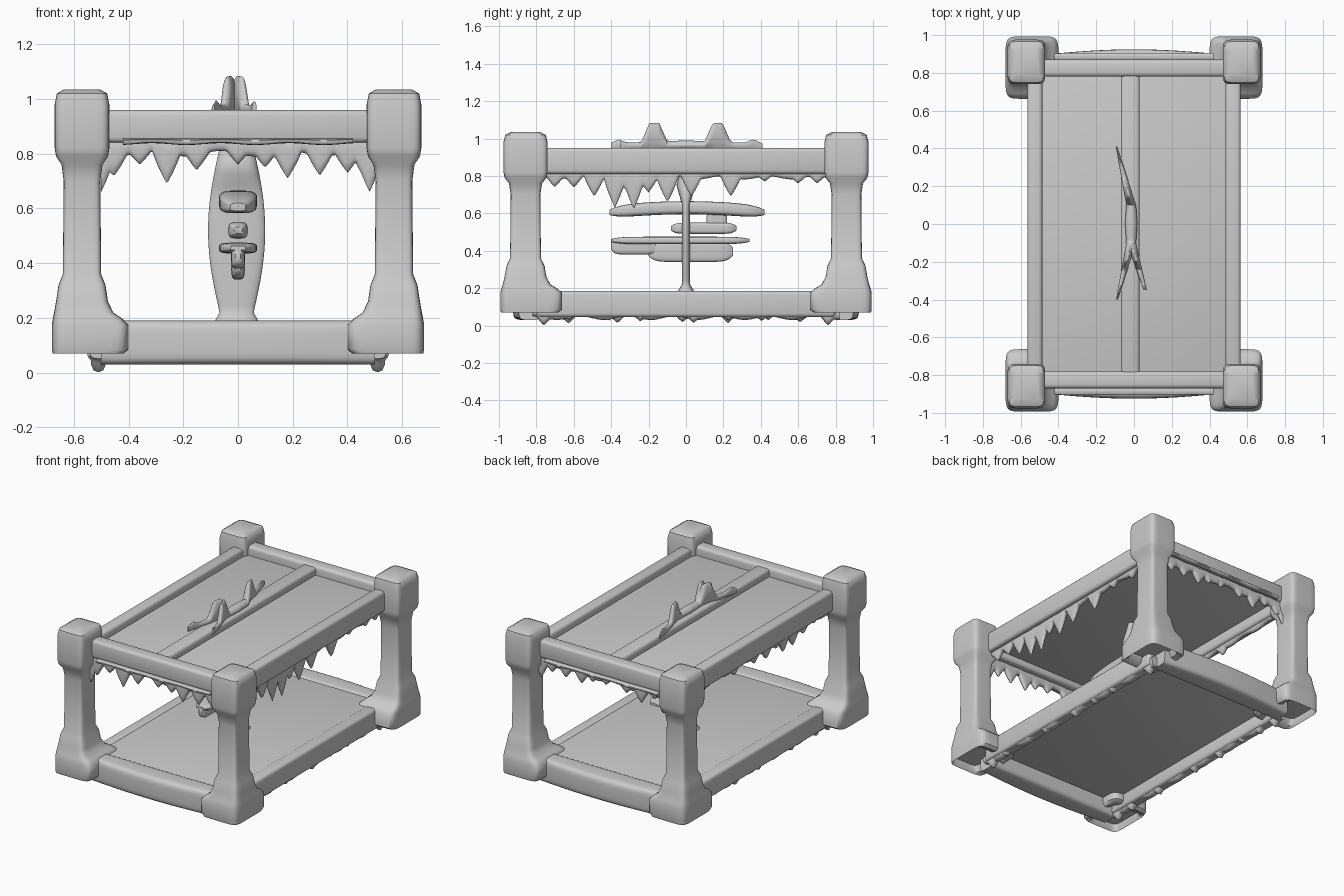
import bpy, bmesh, math, random
from mathutils import Vector

random.seed(4)
if "Cube" in bpy.data.objects:
    bpy.data.objects.remove(bpy.data.objects["Cube"])

stone = bpy.data.materials.new("plain grey stone")
stone.use_nodes = True
grey = (0.6, 0.6, 0.6, 1)
stone.diffuse_color = grey
stone.node_tree.nodes["Principled BSDF"].inputs["Base Color"].default_value = grey

across_axis = Vector((1, 0, 0))
depth_axis = Vector((0, 1, 0))
up_axis = Vector((0, 0, 1))
sides = {"left": 1, "right": -1}
ends = {"back": 1, "front": -1}


def finish(name, bm):
    bmesh.ops.recalc_face_normals(bm, faces=bm.faces)
    mesh = bpy.data.meshes.new(name)
    bm.to_mesh(mesh)
    bm.free()
    mesh.materials.append(stone)
    part = bpy.data.objects.new(name, mesh)
    bpy.context.collection.objects.link(part)
    bpy.ops.object.select_all(action='DESELECT')
    part.select_set(True)
    bpy.context.view_layer.objects.active = part
    bpy.ops.object.shade_smooth_by_angle(angle=math.radians(50))


def section(centre, first_axis, second_axis, half_first, half_second, power, count=24):
    """Rounded cross-section; a lower power makes it squarer."""
    points = []
    for i in range(count):
        angle = math.tau * (i + 0.5) / count
        c, s = math.cos(angle), math.sin(angle)
        points.append(centre
                      + first_axis * math.copysign(abs(c) ** power, c) * half_first
                      + second_axis * math.copysign(abs(s) ** power, s) * half_second)
    return points


def skin(name, sections):
    """Join cross-sections into one closed skin."""
    bm = bmesh.new()
    rows = [[bm.verts.new(point) for point in ring] for ring in sections]
    count = len(rows[0])
    for low, high in zip(rows, rows[1:]):
        for i in range(count):
            j = (i + 1) % count
            bm.faces.new((low[i], low[j], high[j], high[i]))
    bm.faces.new(rows[0])
    bm.faces.new(rows[-1])
    finish(name, bm)


def box(name, centre, size, bevel=0.02):
    bm = bmesh.new()
    bmesh.ops.create_cube(bm, size=1)
    bmesh.ops.scale(bm, vec=size, verts=bm.verts)
    bmesh.ops.translate(bm, vec=centre, verts=bm.verts)
    bmesh.ops.bevel(bm, geom=bm.edges[:], offset=bevel, segments=3,
                    profile=0.5, affect='EDGES')
    finish(name, bm)


def peak(position, centre, half_width):
    """One at the centre, falling to zero at the half width."""
    return max(0, 1 - abs(position - centre) / half_width)


def drips(name, along, outward, offset, half_length, top, base, drops, thick=0.02):
    """Ragged hanging edge; each drop is a place and a depth."""
    steps = 160
    sections = []
    for i in range(steps + 1):
        place = half_length * (2 * i / steps - 1)
        depth = base * (1 + math.sin(place * 25) / 6)
        for drop_place, drop_depth in drops:
            # lean each tip a little and round its shoulders
            near = peak(place + 0.15 * (depth - base), drop_place, 0.065)
            depth = max(depth, drop_depth * near ** 0.65)
        centre = along * place + outward * offset + up_axis * (top - depth / 2)
        ring = section(centre, outward, up_axis, thick, depth / 2, 0.7, count=10)
        # thinner towards the tips
        for point in ring:
            fall = min(1, max(0, (top - point.z) * 5))
            point -= outward * (point.dot(outward) - offset) * fall * 0.6
        sections.append(ring)
    skin(name, sections)


def ledge(name, y_front, y_back, z_low, z_high, half_width, sag=0):
    """Plate along the depth that thins at its ends and may droop there."""
    steps = 32
    sections = []
    for i in range(steps + 1):
        t = 2 * i / steps - 1
        fade = 1 - 0.6 * abs(t) ** 8
        y = y_front + (y_back - y_front) * i / steps
        centre = Vector((0, y, (z_low + z_high) / 2 - sag * t * t))
        sections.append(section(centre, across_axis, up_axis, half_width * fade,
                                (z_high - z_low) / 2 * fade, 0.5))
    skin(name, sections)


def crest(name, y_front, y_back, bend):
    """Thin upright plate with a horn on each half, ends curling sideways."""
    steps = 60
    sections = []
    for i in range(steps + 1):
        y = y_front + (y_back - y_front) * i / steps
        reach = abs(y)
        horn = 0.1 * min(1, 1.6 * peak(reach, 0.17, 0.07))
        height = 0.05 - 0.04 * reach + horn + 0.02 * peak(reach, 0.36, 0.05)
        x = bend * max(0, reach - 0.1) - 0.015
        half_width = 0.033 - 0.07 * reach
        centre = Vector((x, y, 0.94 + height / 2))
        sections.append(section(centre, across_axis, up_axis, half_width, height / 2, 1.1))
    skin(name, sections)


# Corner posts with hollow feet, from the inside of the foot up: height, half width
post_profile = [(0.12, 0.1), (0.08, 0.11), (0.07, 0.13), (0.085, 0.14), (0.175, 0.14),
                (0.2, 0.125), (0.22, 0.108), (0.26, 0.095), (0.32, 0.086), (0.36, 0.07),
                (0.7, 0.067), (0.76, 0.075), (0.79, 0.095), (0.82, 0.1), (0.98, 0.1),
                (1.02, 0.092), (1.035, 0.065)]
for side, sx in sides.items():
    for end, sy in ends.items():
        rings = []
        for height, half in post_profile:
            inward = max(0, half - 0.1) * 0.75
            centre = Vector((sx * (0.57 - inward), sy * (0.858 - inward), height))
            rings.append(section(centre, across_axis, depth_axis,
                                 half, half * 1.18, 0.28, count=40))
        skin(f"{end}_{side}_post", rings)

# Long rails of the roof and floor
for side, sx in sides.items():
    box(f"{side}_roof_rail", (sx * 0.525, 0, 0.88), (0.08, 1.6, 0.14))
    box(f"{side}_floor_rail", (sx * 0.51, 0, 0.115), (0.08, 1.6, 0.14))

# Short rails, the floor ones swelling at the middle
for end, sy in ends.items():
    box(f"{end}_roof_rail", (0, sy * 0.825, 0.9), (1, 0.09, 0.12))
    rings = []
    for i in range(21):
        x = i / 20 - 0.5
        swell = 0.015 * math.cos(x * math.pi)
        centre = Vector((x, sy * (0.835 + swell), 0.11))
        rings.append(section(centre, depth_axis, up_axis, 0.06 + swell, 0.08, 0.4))
    skin(f"{end}_floor_beam", rings)
    drips(f"{end}_roof_lip", across_axis, depth_axis, sy * 0.885, 0.42, 0.855, 0.02, [])

# Sunken roof panels with a rib between them, and the flush floor
box("roof_panel", (0, 0, 0.89), (1, 1.6, 0.02), bevel=0.002)
box("roof_centre_rib", (-0.02, 0, 0.92), (0.1, 1.6, 0.06))
box("floor_panel", (0, 0, 0.155), (1, 1.6, 0.05), bevel=0.002)

# Drips hanging from the roof
side_drops = [(-0.7, 0.1), (-0.6, 0.1), (-0.49, 0.15), (-0.38, 0.21), (-0.28, 0.22),
              (-0.2, 0.13), (-0.1, 0.18), (0.03, 0.15), (0.24, 0.15), (0.42, 0.07),
              (0.6, 0.08), (0.7, 0.08)]
end_drops = [(-0.5, 0.2), (-0.45, 0.14), (-0.36, 0.1), (-0.26, 0.17), (-0.15, 0.12),
             (0, 0.1), (0.1, 0.11), (0.18, 0.15), (0.3, 0.14), (0.4, 0.13), (0.48, 0.2)]
for side, sx in sides.items():
    drops = [(place, depth * (0.8 + 0.2 * sx)) for place, depth in side_drops]
    drips(f"{side}_roof_drips", depth_axis, across_axis, sx * 0.52, 0.76, 0.84, 0.05, drops)
for end, sy in ends.items():
    drops = [(place, depth * (0.9 - 0.1 * sy)) for place, depth in end_drops]
    drips(f"{end}_roof_drips", across_axis, depth_axis, sy * 0.84, 0.5, 0.86, 0.06, drops)

# Short drips below the floor, longest beside the feet
for side, sx in sides.items():
    drops = [(-0.76, 0.1), (0.76, 0.1)]
    for i in range(-3, 4):
        drops.append((i / 5 + random.uniform(-0.05, 0.05), random.uniform(0.07, 0.09)))
    drips(f"{side}_floor_drips", depth_axis, across_axis, sx * 0.51, 0.82, 0.1, 0.06,
          drops, thick=0.035)

# Central pillar, wide across and thin in depth, with a flared foot and a knot on top
rings = []
for i in range(31):
    height = 0.17 + 0.73 * i / 30
    flare = peak(height, 0.17, 0.05)
    half_across = 0.05 + 0.055 * math.sin((height - 0.17) / 0.7 * math.pi) + 0.04 * flare
    half_depth = 0.022 + 0.03 * peak(height, 0.75, 0.1) + 0.03 * flare
    rings.append(section(Vector((-0.005, 0, height)), across_axis, depth_axis,
                         half_across, half_depth, 0.7))
skin("central_pillar", rings)

# Stacked ledges on the pillar
ledge("upper_ledge", -0.41, 0.42, 0.595, 0.665, 0.07, sag=0.025)
ledge("middle_ledge", -0.08, 0.27, 0.49, 0.55, 0.035)
ledge("middle_web", 0.11, 0.22, 0.5, 0.62, 0.02)
ledge("lower_ledge", -0.4, 0.34, 0.435, 0.475, 0.07)
ledge("lower_ledge_keel", -0.2, 0.25, 0.34, 0.45, 0.025)
ledge("lower_ledge_tip", -0.4, -0.15, 0.38, 0.47, 0.025)

# Crest on the roof
crest("roof_crest", -0.4, 0.41, bend=-0.25)
crest("roof_crest_spur", -0.35, -0.1, bend=0.3)
